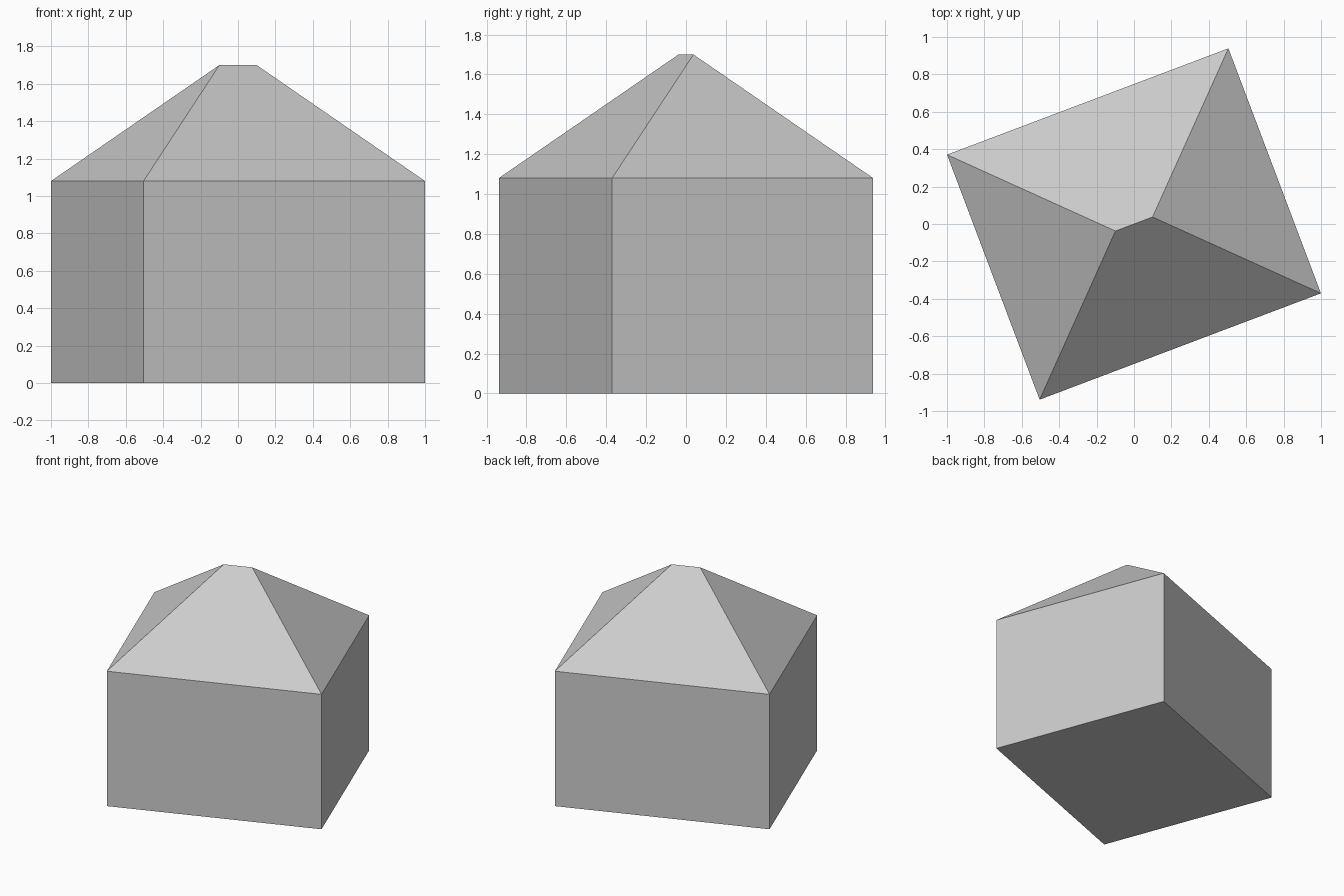
import bpy
import bmesh
from math import radians
from mathutils import Matrix

HALF_LENGTH, HALF_WIDTH = 0.804, 0.70
EAVES, RIDGE_HEIGHT, HALF_RIDGE = 1.08, 1.70, 0.106
TURN = Matrix.Rotation(radians(20.7), 4, 'Z')

cube = bpy.data.objects.get("Cube")
if cube:
    bpy.data.objects.remove(cube, do_unlink=True)

grey = bpy.data.materials.new("plain grey")
grey.use_nodes = True
colour = (0.6, 0.6, 0.6, 1)
grey.diffuse_color = colour
grey.node_tree.nodes["Principled BSDF"].inputs["Base Color"].default_value = colour


def rectangle(bm, z):
    """Corner vertices of the building's footprint at height z."""
    signs = [(-1, -1), (1, -1), (1, 1), (-1, 1)]
    return [bm.verts.new((sx * HALF_LENGTH, sy * HALF_WIDTH, z)) for sx, sy in signs]


def finish(bm, name):
    """Turn the part on its plot and add it to the scene."""
    bmesh.ops.transform(bm, matrix=TURN, verts=bm.verts)
    mesh = bpy.data.meshes.new(name)
    bm.to_mesh(mesh)
    bm.free()
    mesh.materials.append(grey)
    bpy.context.collection.objects.link(bpy.data.objects.new(name, mesh))


# Walls: floor and four sides, open under the roof
bm = bmesh.new()
floor, top = rectangle(bm, 0), rectangle(bm, EAVES)
bm.faces.new(floor[::-1])
for i in range(4):
    j = (i + 1) % 4
    bm.faces.new((floor[i], floor[j], top[j], top[i]))
finish(bm, "walls")

# Hipped roof with a short ridge along the long side
bm = bmesh.new()
eaves = rectangle(bm, EAVES)
left, right = [bm.verts.new((s * HALF_RIDGE, 0, RIDGE_HEIGHT)) for s in (-1, 1)]
bm.faces.new((eaves[0], eaves[1], right, left))
bm.faces.new((eaves[1], eaves[2], right))
bm.faces.new((eaves[2], eaves[3], left, right))
bm.faces.new((eaves[3], eaves[0], left))
finish(bm, "hipped_roof")
